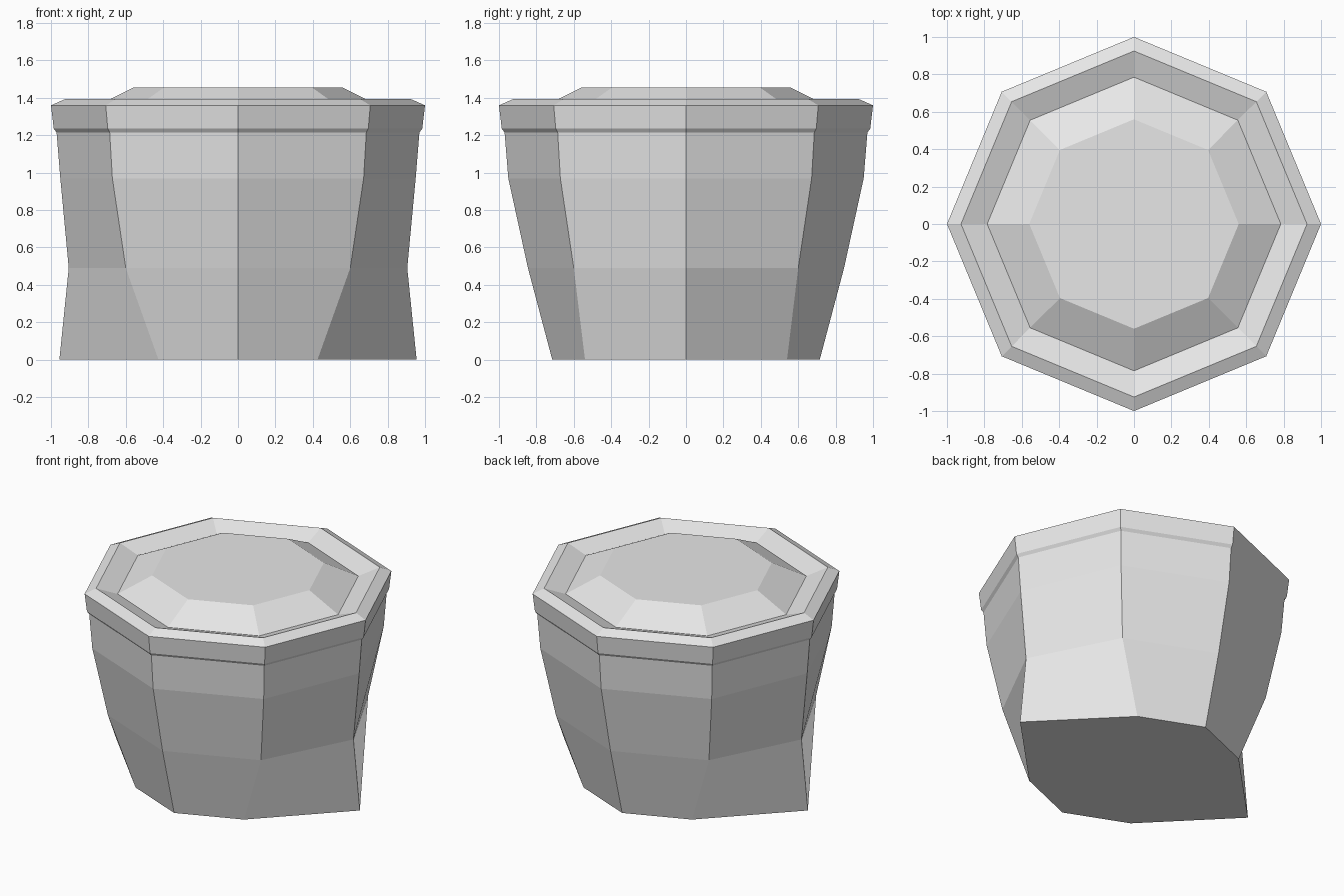
import bpy
import math

cube = bpy.data.objects.get("Cube")
if cube:
    bpy.data.objects.remove(cube, do_unlink=True)

grey = bpy.data.materials.new("plain_grey")
grey.use_nodes = True
COLOUR = (0.8, 0.8, 0.8, 1.0)
grey.diffuse_color = COLOUR
grey.node_tree.nodes["Principled BSDF"].inputs["Base Color"].default_value = COLOUR

SIDES = 8


def regular(radius, z):
    """Octagonal ring with its corners on the axes."""
    d = radius * math.sqrt(0.5)
    return radius, radius, d, d, z


def ring(side, front, diag_x, diag_y, z):
    """Octagonal ring mirrored in x and y."""
    quarter = [(side, 0), (diag_x, diag_y), (0, front), (-diag_x, diag_y)]
    return [(x, y, z) for x, y in quarter] + [(-x, -y, z) for x, y in quarter]


def loft(name, rings, cap_bottom=False, cap_top=False):
    """Skin a stack of octagonal rings with flat faces."""
    verts = [v for r in rings for v in ring(*r)]
    faces = []
    for level in range(len(rings) - 1):
        low, high = level * SIDES, (level + 1) * SIDES
        for i in range(SIDES):
            j = (i + 1) % SIDES
            faces.append((low + i, low + j, high + j, high + i))
    if cap_bottom:
        faces.append(tuple(reversed(range(SIDES))))
    if cap_top:
        faces.append(tuple(range(len(verts) - SIDES, len(verts))))
    mesh = bpy.data.meshes.new(name)
    mesh.from_pydata(verts, [], faces)
    mesh.materials.append(grey)
    obj = bpy.data.objects.new(name, mesh)
    bpy.context.collection.objects.link(obj)
    return obj


# Body: a wide, shallow foot growing into a regular octagon
loft("body", [
    (0.955, 0.715, 0.425, 0.54, 0.0),
    (0.905, 0.845, 0.60, 0.60, 0.49),
    regular(0.95, 0.97),
    regular(0.97, 1.215),
], cap_bottom=True)

# Rim: a raised collar that slopes down into a groove
loft("rim", [
    regular(0.97, 1.215),
    regular(0.985, 1.235),
    regular(1.0, 1.36),
    regular(0.925, 1.393),
    regular(0.785, 1.342),
])

# Lid: a bevelled plate rising out of the groove
loft("lid", [regular(0.785, 1.342), regular(0.56, 1.455)], cap_top=True)
